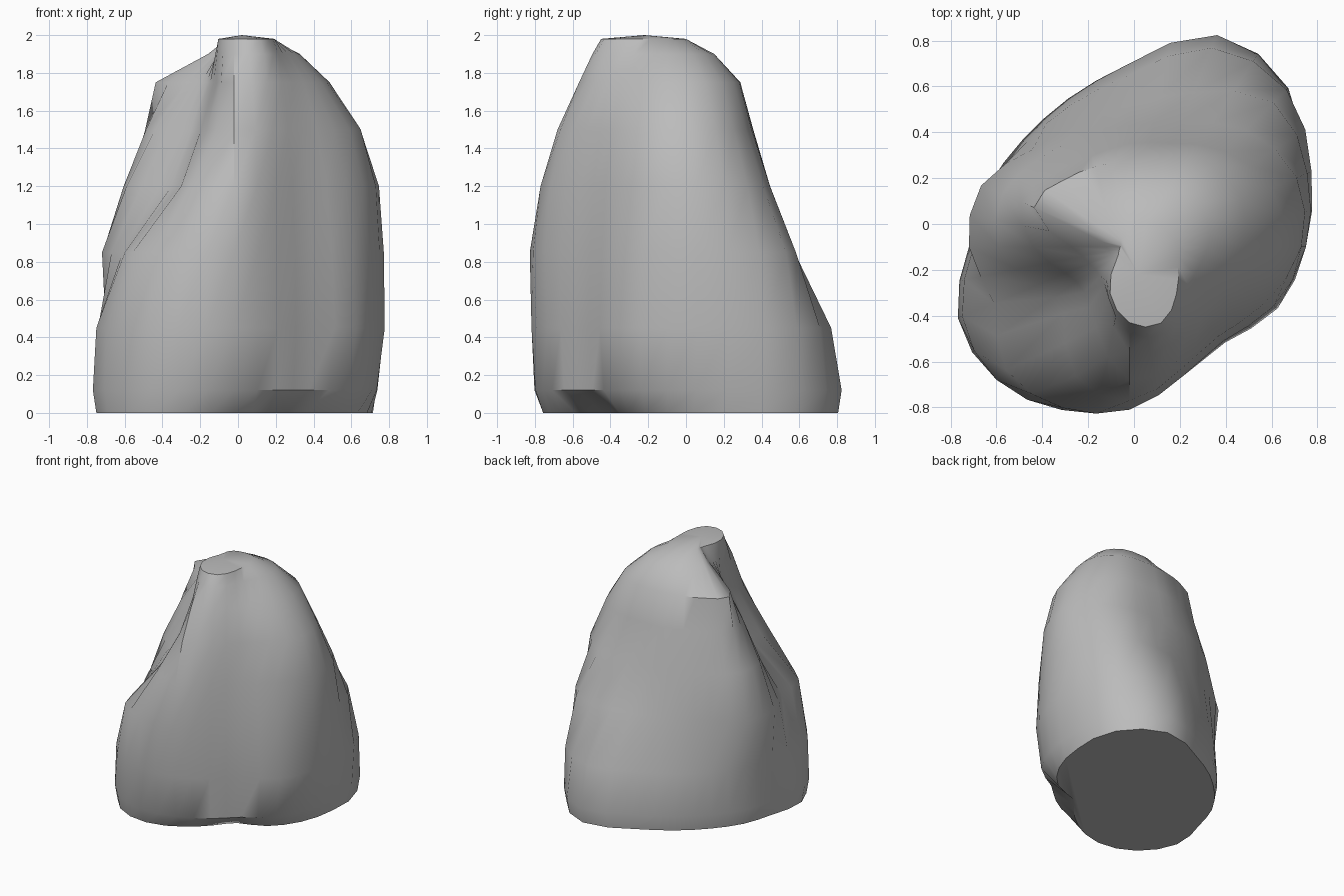
import bpy
import bmesh
from math import cos, sin, radians, tau
from mathutils import Vector

# Remove the default cube
default_cube = bpy.data.objects.get("Cube")
if default_cube:
    bpy.data.objects.remove(default_cube, do_unlink=True)

# Radii of the boulder in hundredths, by height, counter-clockwise from +x
CONTOURS = {
    0.12: (73, 82, 98, 100, 80, 70, 66, 67, 70, 81, 82, 76, 66, 59, 56, 66),
    0.45: (77, 86, 97, 94, 75, 67, 64, 65, 68, 79, 82, 77, 69, 61, 59, 70),
    0.85: (77, 84, 89, 73, 62, 58, 60, 70, 70, 64, 76, 76, 71, 61, 58, 68),
    1.20: (75, 79, 72, 59, 53, 52, 55, 60, 57, 43, 41, 61, 67, 58, 55, 64),
    1.50: (67, 67, 59, 49, 45, 43, 46, 51, 42, 30, 28, 38, 58, 54, 50, 57),
    1.75: (49, 53, 50, 42, 38, 38, 41, 45, 25, 19, 18, 24, 46, 46, 44, 45),
    1.90: (34, 36, 33, 27, 24, 20, 17, 15, 10, 9, 13, 24, 37, 41, 33, 31),
    1.98: (21, 18, 14, 10, 8, 6, 5, 4, 4, 5, 8, 22, 33, 36, 29, 23),
}
AXIS = Vector((-0.02, -0.1, 0))


def refine(values):
    """Insert a smoothly interpolated radius between each pair of neighbours."""
    count = len(values)
    result = []
    for i, here in enumerate(values):
        before = values[i - 1]
        after = values[(i + 1) % count]
        beyond = values[(i + 2) % count]
        result += [here, (9 * (here + after) - before - beyond) / 16]
    return result


def add_ring(bm, radii, height):
    """Add one closed contour of vertices around the boulder axis."""
    ring = []
    for i, radius in enumerate(radii):
        angle = tau * i / len(radii)
        offset = Vector((radius * cos(angle), radius * sin(angle), height))
        ring.append(bm.verts.new(AXIS + offset))
    return ring


def bridge(bm, lower, upper):
    """Join two neighbouring contours with a band of faces."""
    for i in range(len(lower)):
        j = (i + 1) % len(lower)
        bm.faces.new((lower[i], lower[j], upper[j], upper[i]))


bm = bmesh.new()
contours = [(height, [r / 100 for r in refine(radii)])
            for height, radii in CONTOURS.items()]

# Flat foot, undercut most on the front right side
lowest = contours[0][1]
foot = []
for i, radius in enumerate(lowest):
    facing = max(0, cos(tau * i / len(lowest) - radians(310)))
    foot.append(radius - 0.02 - 0.14 * facing ** 2)
contours.insert(0, (0, foot))

# Body with the gully down its front left side
rings = [add_ring(bm, radii, height) for height, radii in contours]
for lower, upper in zip(rings, rings[1:]):
    bridge(bm, lower, upper)
bm.faces.new(list(reversed(rings[0])))

# Low summit cap
summit = bm.verts.new(AXIS + Vector((0.04, -0.12, 2)))
crown = rings[-1]
for i, vert in enumerate(crown):
    bm.faces.new((vert, crown[(i + 1) % len(crown)], summit))
bmesh.ops.recalc_face_normals(bm, faces=bm.faces)

mesh = bpy.data.meshes.new("boulder")
bm.to_mesh(mesh)
bm.free()

# Plain grey stone
stone = bpy.data.materials.new("grey stone")
stone.use_nodes = True
grey = (0.5, 0.5, 0.5, 1)
stone.diffuse_color = grey
stone.node_tree.nodes["Principled BSDF"].inputs["Base Color"].default_value = grey
mesh.materials.append(stone)

boulder = bpy.data.objects.new("boulder", mesh)
bpy.context.collection.objects.link(boulder)
bpy.ops.object.select_all(action="DESELECT")
boulder.select_set(True)
bpy.context.view_layer.objects.active = boulder
bpy.ops.object.shade_smooth_by_angle(angle=radians(40))
